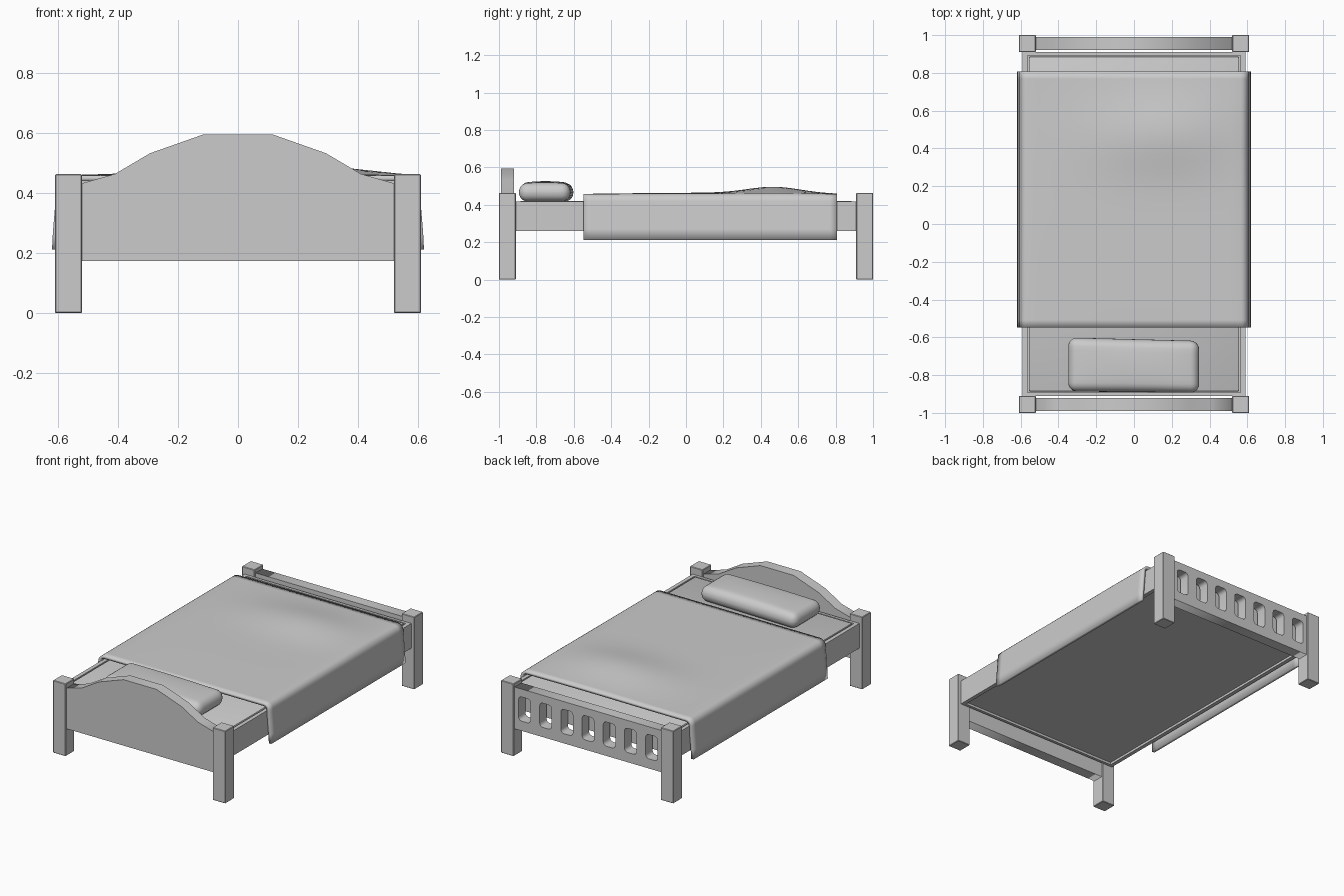
import bpy, bmesh, math

if "Cube" in bpy.data.objects:
    bpy.data.objects.remove(bpy.data.objects["Cube"])


def box(name, x0, x1, y0, y1, z0, z1, bevel=0.0, segments=1):
    bm = bmesh.new()
    bmesh.ops.create_cube(bm, size=1)
    for v in bm.verts:
        v.co = ((x0 + x1) / 2 + v.co.x * (x1 - x0),
                (y0 + y1) / 2 + v.co.y * (y1 - y0),
                (z0 + z1) / 2 + v.co.z * (z1 - z0))
    if bevel:
        bmesh.ops.bevel(bm, geom=bm.edges[:], offset=bevel, segments=segments,
                        profile=0.5, affect='EDGES')
    return from_bm(name, bm)


def from_bm(name, bm):
    me = bpy.data.meshes.new(name)
    bm.to_mesh(me)
    bm.free()
    ob = bpy.data.objects.new(name, me)
    bpy.context.collection.objects.link(ob)
    return ob


def activate(ob):
    bpy.ops.object.select_all(action='DESELECT')
    ob.select_set(True)
    bpy.context.view_layer.objects.active = ob


def smooth(ob, angle=40):
    activate(ob)
    bpy.ops.object.shade_smooth_by_angle(angle=math.radians(angle))


def panel(name, outlines, y, thickness):
    """Upright board from x-z outlines; outlines after the first are holes."""
    cu = bpy.data.curves.new(name, 'CURVE')
    cu.dimensions = '2D'
    cu.fill_mode = 'BOTH'
    cu.extrude = thickness / 2
    for pts in outlines:
        sp = cu.splines.new('POLY')
        sp.points.add(len(pts) - 1)
        for p, (x, z) in zip(sp.points, pts):
            p.co = (x, z, 0, 1)
        sp.use_cyclic_u = True
    ob = bpy.data.objects.new(name, cu)
    bpy.context.collection.objects.link(ob)
    ob.location.y = y
    ob.rotation_euler.x = math.pi / 2
    activate(ob)
    bpy.ops.object.convert(target='MESH')
    return ob


def rounded_slot(cx, w, z0, z1, r, n=3):
    pts = []
    for k, (sx, z) in enumerate([(1, z1 - r), (-1, z1 - r), (-1, z0 + r), (1, z0 + r)]):
        for i in range(n + 1):
            a = (k + i / n) * math.pi / 2
            pts.append((cx + sx * (w / 2 - r) + r * math.cos(a), z + r * math.sin(a)))
    return pts


# Corner posts
for side, sx in (("left", -1), ("right", 1)):
    for end, sy in (("head", -1), ("foot", 1)):
        box(f"{end}_post_{side}", *sorted((sx * 0.52, sx * 0.61)),
            *sorted((sy * 0.91, sy * 1.0)), 0, 0.463, 0.003)

# Arched headboard
half = [(0.117, 0.595), (0.293, 0.533), (0.41, 0.464), (0.525, 0.431), (0.525, 0.173)]
panel("headboard", [half + [(-x, z) for x, z in reversed(half)]], -0.955, 0.07)

# Footboard with seven slots
board = [(-0.525, 0.173), (0.525, 0.173), (0.525, 0.44), (-0.525, 0.44)]
slots = [rounded_slot(i * 0.15, 0.085, 0.235, 0.39, 0.022) for i in range(-3, 4)]
panel("footboard", [board] + slots, 0.955, 0.07)

# Bed frame rails and base
for side, sx in (("left", -1), ("right", 1)):
    box(f"side_rail_{side}", *sorted((sx * 0.565, sx * 0.59)), -0.912, 0.912, 0.26, 0.418)
for end, sy in (("head", -1), ("foot", 1)):
    box(f"end_rail_{end}", -0.565, 0.565, *sorted((sy * 0.892, sy * 0.91)), 0.26, 0.418)
box("base_panel", -0.566, 0.566, -0.893, 0.893, 0.275, 0.3)

# Mattress
smooth(box("mattress", -0.557, 0.557, -0.887, 0.887, 0.3, 0.421, 0.008, 2))

# Pillow, bulged and slightly skewed
pillow = box("pillow", -0.348, 0.345, -0.89, -0.61, 0.418, 0.515, 0.046, 5)
bm = bmesh.new()
bm.from_mesh(pillow.data)
bmesh.ops.subdivide_edges(bm, edges=[e for e in bm.edges if e.calc_length() > 0.1],
                          cuts=7, use_grid_fill=True)
for v in bm.verts:
    u, w = v.co.x / 0.35, (v.co.y + 0.75) / 0.14
    if v.co.z > 0.47:
        v.co.z += 0.011 * max(0, 1 - u * u) * max(0, 1 - w * w)
    v.co.y -= 0.009 * u * (1 if w > 0 else 0.4)
bm.to_mesh(pillow.data)
bm.free()
smooth(pillow, 60)

# Blanket draped over both sides, with a soft bulge near the foot
side = [(0.62, 0.212), (0.617, 0.27), (0.612, 0.33), (0.607, 0.39)]
side += [(0.565 + 0.04 * math.cos(a), 0.418 + 0.04 * math.sin(a))
         for a in (math.radians(d) for d in range(0, 91, 18))]
top = [(0.565 - 1.13 * i / 20, 0.458) for i in range(1, 20)]
section = side + top + [(-x, z) for x, z in reversed(side)]
section.reverse()
rows = 34
bm = bmesh.new()
grid = []
for j in range(rows + 1):
    y = -0.548 + 1.356 * j / rows
    row = []
    for x, z in section:
        if z > 0.45:
            fade = max(0, 1 - (x / 0.62) ** 4)
            z += fade * (0.034 * math.exp(-((x - 0.15) / 0.38) ** 2 - ((y - 0.47) / 0.2) ** 2)
                         + 0.006 * math.sin((y + 0.55) * 2.3))
        row.append(bm.verts.new((x, y, z)))
    grid.append(row)
for a, b in zip(grid, grid[1:]):
    for i in range(len(section) - 1):
        bm.faces.new((a[i], a[i + 1], b[i + 1], b[i]))
blanket = from_bm("blanket", bm)
mod = blanket.modifiers.new("thickness", 'SOLIDIFY')
mod.thickness = 0.018
mod.offset = -1
smooth(blanket, 40)
